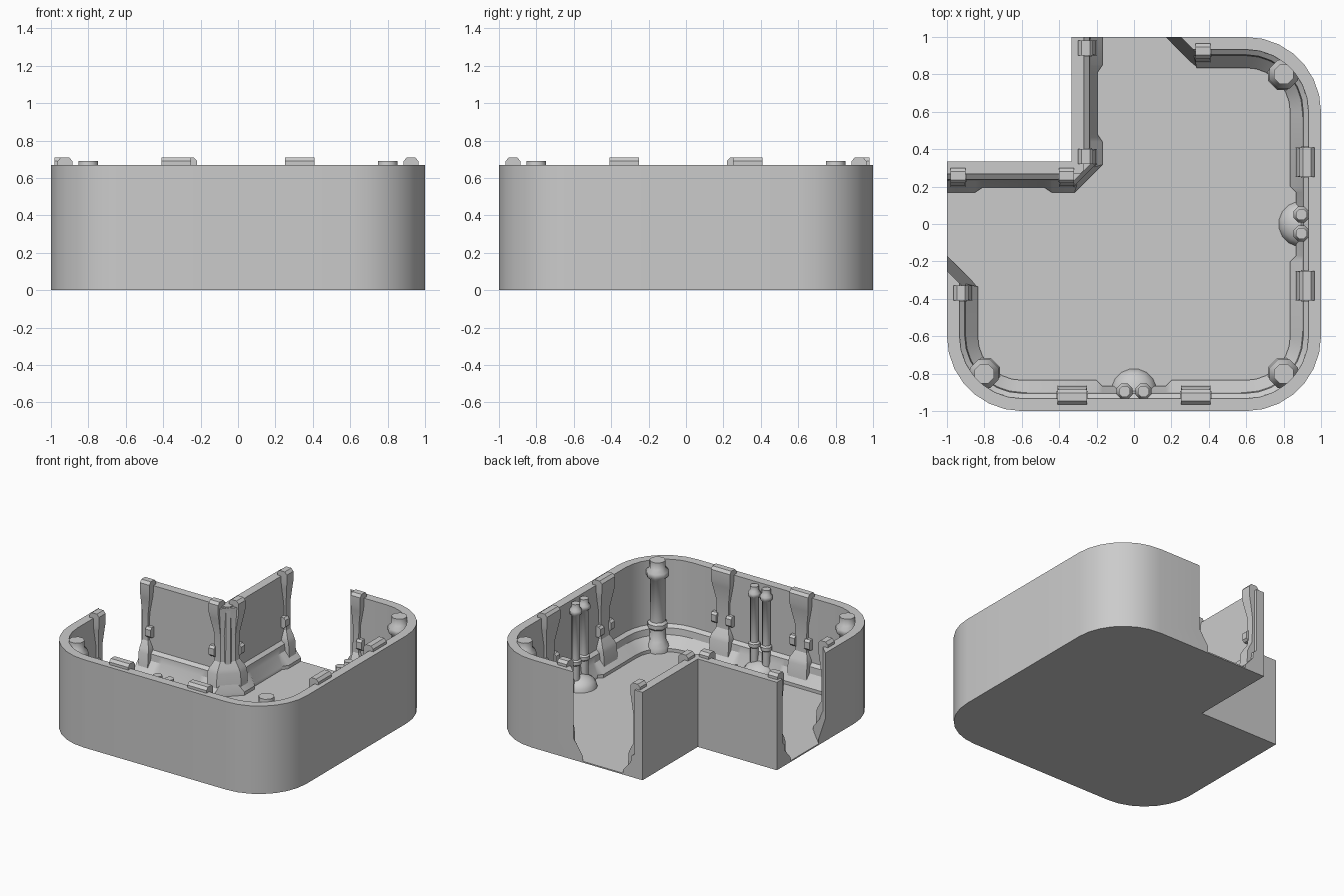
import bpy, bmesh, math

if "Cube" in bpy.data.objects:
    bpy.data.objects.remove(bpy.data.objects["Cube"])

IN = 1 / 3          # inner wall line
R = 0.4             # outer corner radius
TOP = 0.67          # wall height


def finish(name, bm, angle=30):
    bmesh.ops.remove_doubles(bm, verts=bm.verts, dist=1e-5)
    bmesh.ops.recalc_face_normals(bm, faces=bm.faces)
    me = bpy.data.meshes.new(name)
    bm.to_mesh(me)
    bm.free()
    ob = bpy.data.objects.new(name, me)
    bpy.context.collection.objects.link(ob)
    bpy.ops.object.select_all(action='DESELECT')
    ob.select_set(True)
    bpy.context.view_layer.objects.active = ob
    bpy.ops.object.shade_smooth_by_angle(angle=math.radians(angle))
    return ob


def loft(bm, rings):
    """Skin closed rings of equal length and cap both ends."""
    vs = [[bm.verts.new(p) for p in r] for r in rings]
    n = len(rings[0])
    for a, b in zip(vs, vs[1:]):
        for i in range(n):
            bm.faces.new((a[i], a[(i + 1) % n], b[(i + 1) % n], b[i]))
    bm.faces.new(vs[0])
    bm.faces.new(vs[-1])


def flip(p):
    """Mirror across the diagonal of the corner tile."""
    return (-p[1], -p[0]) + tuple(p[2:])


def arc(cx, cy, r, a0, n=7):
    return [(cx + r * math.cos(math.radians(a0 - 90 * i / n)),
             cy + r * math.sin(math.radians(a0 - 90 * i / n))) for i in range(n + 1)]


def outer_path(d, e):
    k = min(d, 0.135)   # curb narrows behind the pipes
    pts = [(e + d, 1 - d)] + arc(0.6, 0.6, R - d, 90)
    pts += [(1 - d, 0.2), (1 - k, 0.17), (1 - k, -0.17), (1 - d, -0.2)]
    pts += arc(0.6, -0.6, R - d, 0)
    pts += [(0.2, -1 + d), (0.17, -1 + k), (-0.17, -1 + k), (-0.2, -1 + d)]
    pts += arc(-0.6, -0.6, R - d, -90) + [(-1 + d, -e - d)]
    return pts


def inner_path(d, e):
    k = min(d, 0.138)
    c = max(0, (d - 0.05) * 1.3)
    half = [(-1, IN - d), (-0.85, IN - d), (-0.81, IN - k), (-0.48, IN - k),
            (-0.44, IN - d), (-IN + d - c, IN - d)]
    return half + [flip(p) for p in reversed(half)]


# Wall cross-section: inward distance, height, where the wall end starts
SECTION = [(0, 0, 0.17), (0.165, 0, 0.17), (0.165, 0.035, 0.17), (0.10, 0.11, 0.22),
           (0.095, 0.16, 0.25), (0.069, 0.18, 0.25), (0.067, TOP, 0.25),
           (0, TOP, 0.25), (0, 0.17, 0.25), (0, 0.05, 0.17)]

for name, path in (("outer_wall", outer_path), ("inner_wall", inner_path)):
    bm = bmesh.new()
    lines = [[p + (z,) for p in path(d, e)] for d, z, e in SECTION]
    loft(bm, list(zip(*lines)))
    finish(name, bm)

# Floor slab
bm = bmesh.new()
outline = arc(0.6, 0.6, R, 90) + arc(0.6, -0.6, R, 0) + arc(-0.6, -0.6, R, -90)
outline += [(-1, IN), (-IN, IN), (-IN, 1)]
loft(bm, [[p + (z,) for p in outline] for z in (0, 0.01)])
finish("floor", bm)

# Wall columns: height, width, back and front distance from the outer face
COLUMN = [(0.02, 0.08, 0.04, 0.14), (0.17, 0.08, 0.04, 0.13), (0.2, 0.075, 0.04, 0.118),
          (0.25, 0.05, 0.04, 0.09), (0.45, 0.05, 0.04, 0.088), (0.58, 0.075, 0.04, 0.108),
          (0.62, 0.08, 0.035, 0.115), (0.69, 0.08, 0.035, 0.115), (0.71, 0.08, 0.053, 0.097)]
LATCH = [(0.28, 0.05, 0.092), (0.295, 0.05, 0.108), (0.345, 0.05, 0.108), (0.36, 0.05, 0.092)]


def half_column(bm, ox, oy, tx, inward):
    """Half column on a wall along x; tx is the direction of its tapered side."""
    def put(u, d, z):
        return (ox + tx * u, oy + inward * d, z)
    rings = [[put(0, a, z), put(w, a, z), put(w, b, z), put(0, b, z)] for z, w, a, b in COLUMN]
    rings2 = [[put(0.04, a, z), put(0.085, a, z), put(0.085, b, z), put(0.04, b, z)]
              for z, a, b in LATCH]
    for r in (rings, rings2):
        loft(bm, r)
        loft(bm, [[flip(p) for p in ring] for ring in r])


bm = bmesh.new()
for x in (-0.33, 0.33):
    for t in (-1, 1):
        half_column(bm, x, -1, t, 1)
finish("outer_columns", bm, 20)

bm = bmesh.new()
half_column(bm, 0.33, 1, 1, -1)
half_column(bm, -0.98, IN, 1, -1)
half_column(bm, -0.32, IN, -1, -1)
finish("end_columns", bm, 20)

# Chamfered post filling the inner corner
bm = bmesh.new()
rings = []
for z, d in ((0.02, 0.14), (0.17, 0.13), (0.2, 0.118), (0.25, 0.09), (0.45, 0.086), (0.66, 0.1)):
    p = (-0.32, IN - d, z)
    rings.append([(-0.32, 0.32, z), p, flip(p)])
loft(bm, rings)
finish("inner_corner_post", bm, 20)


def lathe(bm, x, y, profile, n):
    loft(bm, [[(x + r * math.cos(2 * math.pi * (i + 0.5) / n),
                y + r * math.sin(2 * math.pi * (i + 0.5) / n), z) for i in range(n)]
              for r, z in profile])


# Corner posts with collars
POST = [(0.09, 0), (0.09, 0.05), (0.062, 0.085), (0.055, 0.17), (0.072, 0.185), (0.072, 0.215),
        (0.055, 0.23), (0.055, 0.55), (0.082, 0.575), (0.082, 0.61), (0.056, 0.635), (0.056, 0.69)]
bm = bmesh.new()
for x, y in ((0.8, 0.8), (0.8, -0.8), (-0.8, -0.8)):
    lathe(bm, x, y, POST, 8)
finish("corner_posts", bm, 46)

# Twin pipes rising from half-buried domes
PIPE = [(0.03, 0.02), (0.03, 0.19), (0.042, 0.2), (0.042, 0.225), (0.03, 0.235), (0.03, 0.57),
        (0.046, 0.585), (0.046, 0.61), (0.032, 0.625), (0.032, 0.66)]
DOME = [(0.122 * math.cos(a * math.pi / 10), 0.01 + 0.085 * math.sin(a * math.pi / 10))
        for a in range(5)] + [(0.01, 0.095)]
bm = bmesh.new()
for s in (-0.05, 0.05):
    for x, y in ((s, -0.895), (0.895, s)):
        lathe(bm, x, y, PIPE, 8)
finish("twin_pipes", bm, 46)
bm = bmesh.new()
for x, y in ((0, -0.895), (0.895, 0)):
    # keep the buried side of the dome within the wall
    part = bmesh.new()
    lathe(part, x, y, DOME, 16)
    for v in part.verts:
        v.co.x = min(v.co.x, 0.97)
        v.co.y = max(v.co.y, -0.97)
    me = bpy.data.meshes.new("dome_part")
    part.to_mesh(me)
    part.free()
    bm.from_mesh(me)
    bpy.data.meshes.remove(me)
finish("pipe_domes", bm, 46)
